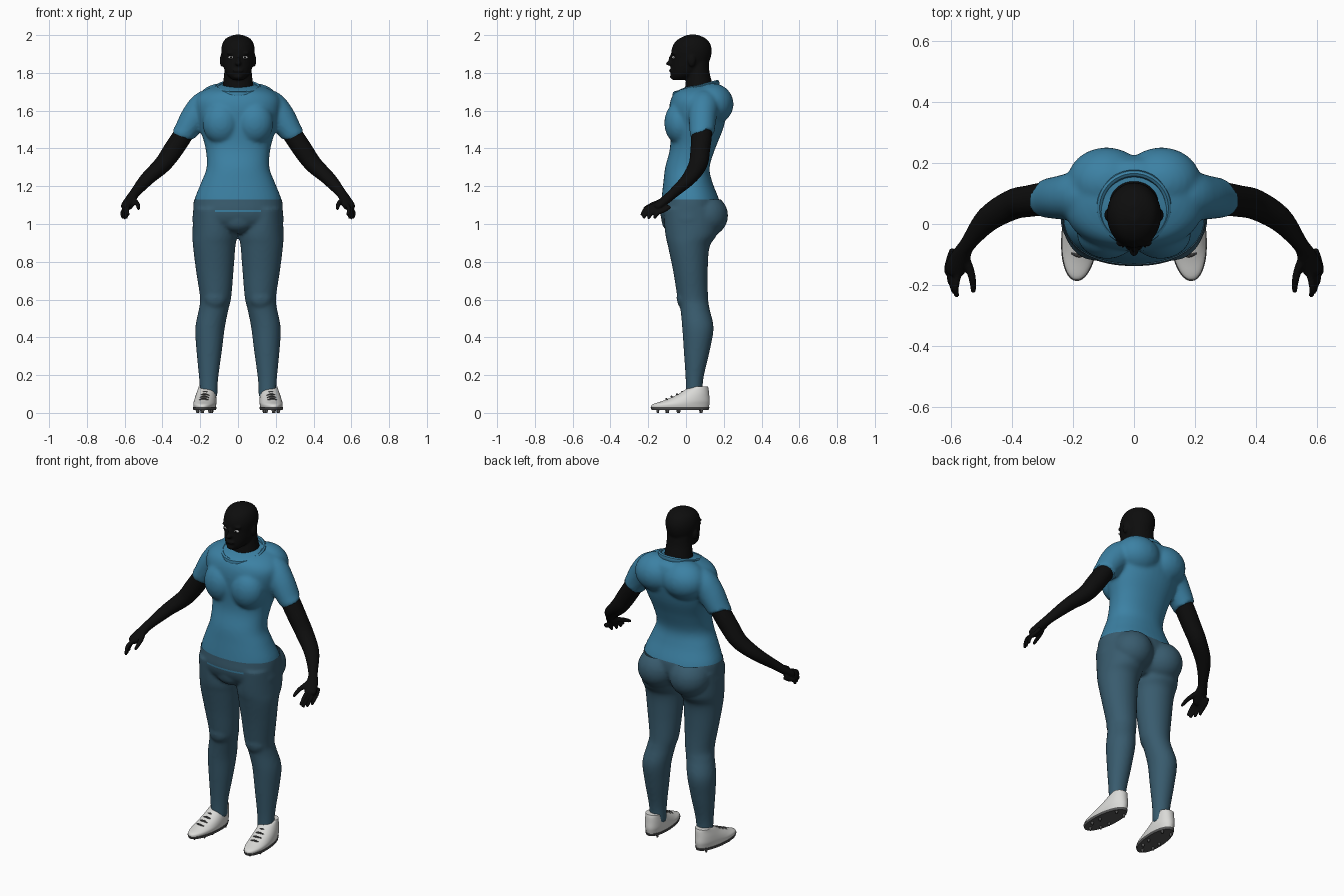
import bpy, bmesh, math
from mathutils import Vector, Matrix

cube = bpy.data.objects.get("Cube")
if cube:
    bpy.data.objects.remove(cube, do_unlink=True)


def material(name, r, g, b):
    m = bpy.data.materials.new(name)
    m.use_nodes = True
    m.diffuse_color = (r, g, b, 1)
    node = m.node_tree.nodes["Principled BSDF"]
    node.inputs["Base Color"].default_value = (r, g, b, 1)
    node.inputs["Roughness"].default_value = 0.8
    return m


BLUE = material("shirt blue", 0.045, 0.22, 0.37)
NAVY = material("trouser slate blue", 0.04, 0.105, 0.155)
BLACK = material("skin black", 0.004, 0.004, 0.004)
WHITE = material("shoe white", 0.7, 0.7, 0.68)
GREY = material("sole grey", 0.09, 0.09, 0.09)
PALE = material("eye grey", 0.5, 0.5, 0.5)


def resample(rows, steps=5):
    """Catmull-Rom interpolation of section rows."""
    out = []
    for i in range(len(rows) - 1):
        a, b, c, d = (rows[max(0, min(len(rows) - 1, i + k))] for k in (-1, 0, 1, 2))
        for s in range(steps):
            t = s / steps
            out.append([q + 0.5 * t * (r - p + t * (2 * p - 5 * q + 4 * r - s4
                        + t * (3 * (q - r) + s4 - p))) for p, q, r, s4 in zip(a, b, c, d)])
    return out + [list(rows[-1])]


def skin_rings(bm, rings):
    rings = [[bm.verts.new(p) for p in ring] for ring in rings]
    n = len(rings[0])
    for a, b in zip(rings, rings[1:]):
        for i in range(n):
            bm.faces.new((a[i], a[(i + 1) % n], b[(i + 1) % n], b[i]))
    bm.faces.new(rings[0][::-1])
    bm.faces.new(rings[-1])


def column(bm, rows, side=1, power=2.2, n=40):
    """Stack of level sections: z, front y, back y, inner x, outer x."""
    rings = []
    for z, yf, yb, x0, x1 in resample(rows):
        ring = []
        for i in range(n):
            a = math.tau * i / n
            c, s = (math.copysign(abs(f) ** (2 / power), f) for f in (math.cos(a), math.sin(a)))
            ring.append((side * ((x0 + x1) / 2 + (x1 - x0) / 2 * c),
                         (yf + yb) / 2 + (yb - yf) / 2 * s, z))
        rings.append(ring)
    skin_rings(bm, rings)


def trunk(bm, rows, power=2.2):
    """Centred column: z, front y, back y, half width."""
    column(bm, [(z, f, b, -w, w) for z, f, b, w in rows], 1, power)


def limb(bm, rows, side=1, n=20):
    """Tube along a path: x, y, z, level radius, upright radius."""
    rows = resample(rows)
    pts = [Vector((side * r[0], r[1], r[2])) for r in rows]
    rings = []
    for i, (p, r) in enumerate(zip(pts, rows)):
        t = (pts[min(i + 1, len(pts) - 1)] - pts[max(i - 1, 0)]).normalized()
        u = t.cross(Vector((0, 0, 1))).normalized()
        v = u.cross(t)
        rings.append([p + u * r[3] * math.cos(math.tau * k / n) + v * r[4] * math.sin(math.tau * k / n)
                      for k in range(n)])
    skin_rings(bm, rings)


def blob(bm, centre, radii, side=1):
    m = Matrix.Translation((side * centre[0], centre[1], centre[2])) @ Matrix.Diagonal((*radii, 1))
    bmesh.ops.create_uvsphere(bm, u_segments=24, v_segments=14, radius=1, matrix=m)


def finish(bm, name, *mats, voxel=0, relax=4):
    """Turn a bmesh into an object, optionally fusing its pieces into one skin."""
    bmesh.ops.recalc_face_normals(bm, faces=bm.faces)
    me = bpy.data.meshes.new(name)
    bm.to_mesh(me)
    bm.free()
    ob = bpy.data.objects.new(name, me)
    bpy.context.collection.objects.link(ob)
    if voxel:
        mod = ob.modifiers.new("fuse", 'REMESH')
        mod.mode, mod.voxel_size = 'VOXEL', voxel
        mod = ob.modifiers.new("relax", 'SMOOTH')
        mod.factor, mod.iterations = 0.5, relax
        fused = bpy.data.meshes.new_from_object(ob.evaluated_get(bpy.context.evaluated_depsgraph_get()))
        ob.modifiers.clear()
        ob.data = fused
        bpy.data.meshes.remove(me)
        fused.name = name
    ob.data.materials.clear()
    for m in mats:
        ob.data.materials.append(m)
    ob.data.shade_smooth()
    return ob


def slice_level(ob, z, keep=0):
    """Cut at a height; keep 1 keeps the part above, -1 the part below."""
    bm = bmesh.new()
    bm.from_mesh(ob.data)
    bmesh.ops.bisect_plane(bm, geom=bm.verts[:] + bm.edges[:] + bm.faces[:], plane_co=(0, 0, z),
                           plane_no=(0, 0, 1), clear_outer=keep < 0, clear_inner=keep > 0)
    bm.to_mesh(ob.data)
    bm.free()


# Shirt: trunk, chest, shoulder blades and sleeves
bm = bmesh.new()
trunk(bm, [(1.06, -.135, .19, .235), (1.13, -.13, .175, .23), (1.22, -.12, .14, .195),
           (1.30, -.11, .125, .166), (1.40, -.085, .155, .172), (1.50, -.085, .195, .2),
           (1.60, -.09, .22, .225), (1.66, -.08, .225, .225), (1.70, -.055, .215, .19),
           (1.725, .0, .2, .14), (1.74, .05, .17, .07)])
for side in (1, -1):
    blob(bm, (.088, -.03, 1.535), (.1, .085, .115), side)
    blob(bm, (.09, .14, 1.635), (.13, .112, .11), side)
    limb(bm, [(.1, .1, 1.645, .08, .07), (.17, .095, 1.63, .082, .078), (.225, .088, 1.57, .075, .076),
              (.28, .085, 1.488, .066, .062), (.287, .085, 1.477, .066, .062)], side)
shirt = finish(bm, "shirt", BLUE, voxel=.01, relax=5)
slice_level(shirt, 1.12, 1)

# Collar band, sloping down to the front
bm = bmesh.new()
hoop = []
for i in range(48):
    a = math.tau * i / 48
    out = Vector((math.cos(a), math.sin(a), 0))
    c = Vector((.113 * out.x, .053 + .113 * out.y, 1.715 + .03 * out.y))
    hoop.append([bm.verts.new(c + out * .012 * math.cos(k * math.pi / 4)
                 + Vector((0, 0, .018 * math.sin(k * math.pi / 4)))) for k in range(8)])
for i in range(48):
    a, b = hoop[i], hoop[(i + 1) % 48]
    for k in range(8):
        bm.faces.new((a[k], b[k], b[(k + 1) % 8], a[(k + 1) % 8]))
finish(bm, "collar", BLUE)

# Trousers: hips, seat and legs
bm = bmesh.new()
trunk(bm, [(1.18, -.13, .15, .215), (1.13, -.133, .178, .233), (1.06, -.138, .18, .238),
           (1.0, -.115, .15, .235), (.95, -.06, .1, .16)])
blob(bm, (0, -.07, 1.02), (.09, .06, .065))
for side in (1, -1):
    blob(bm, (.105, .105, 1.045), (.118, .118, .115), side)
    column(bm, [(1.08, -.12, .17, .03, .236), (.95, -.11, .165, .006, .241), (.88, -.095, .125, .014, .238),
                (.75, -.068, .115, .024, .222), (.61, -.045, .117, .036, .201), (.55, -.03, .125, .05, .207),
                (.45, -.02, .146, .07, .226), (.33, -.012, .126, .085, .22), (.18, -.002, .092, .105, .206),
                (.08, -.002, .088, .11, .2)], side, 2)
    blob(bm, (.12, -.01, .61), (.06, .04, .06), side)
trousers = finish(bm, "trousers", NAVY, BLUE, voxel=.01, relax=4)
slice_level(trousers, 1.13, -1)
for z in (1.064, 1.074):
    slice_level(trousers, z)
for f in trousers.data.polygons:
    c = f.center
    if abs(c.z - 1.069) < .005 and abs(c.x) < .12 and c.y < 0:
        f.material_index = 1

# Head and neck with nose, brow, lips, chin and ears
bm = bmesh.new()
trunk(bm, [(1.65, -.01, .15, .09), (1.72, -.005, .145, .082), (1.80, .005, .125, .073), (1.86, .02, .12, .07)], 2)
trunk(bm, [(1.762, -.07, -.01, .025), (1.785, -.08, .06, .055), (1.82, -.08, .1, .073),
           (1.87, -.077, .127, .084), (1.92, -.077, .136, .089), (1.96, -.06, .125, .08),
           (1.985, -.03, .1, .06), (2.002, .01, .06, .02)], 2)
blob(bm, (0, -.082, 1.85), (.016, .026, .013))
blob(bm, (0, -.076, 1.868), (.01, .017, .03))
blob(bm, (0, -.078, 1.812), (.028, .012, .01))
blob(bm, (0, -.068, 1.78), (.025, .017, .014))
for side in (1, -1):
    blob(bm, (.035, -.062, 1.905), (.028, .013, .008), side)
    blob(bm, (.087, .03, 1.865), (.01, .02, .032), side)
finish(bm, "head", BLACK, voxel=.006, relax=3)

for side, label in ((1, "left"), (-1, "right")):
    # Eye with a dark iris
    bm = bmesh.new()
    blob(bm, (.037, -.066, 1.882), (.017, .009, .008), side)
    finish(bm, label + "_eye", PALE)
    bm = bmesh.new()
    blob(bm, (.037, -.071, 1.882), (.006, .006, .006), side)
    finish(bm, label + "_iris", BLACK)

    # Arm, palm and fingers
    bm = bmesh.new()
    limb(bm, [(.22, .085, 1.57, .05, .05), (.285, .083, 1.48, .055, .052), (.345, .075, 1.39, .052, .052),
              (.40, .063, 1.315, .05, .046), (.48, .015, 1.24, .042, .036), (.545, -.065, 1.165, .026, .027),
              (.568, -.105, 1.13, .032, .024), (.588, -.15, 1.095, .034, .022), (.593, -.165, 1.085, .02, .015)], side)
    for k in range(4):
        x, y, z = .578 + .009 * k, -.168 + .018 * k, 1.10 - .009 * k
        reach = (1, 1.1, 1, .8)[k]
        limb(bm, [(x - .01, y + .03, z + .02, .011, .011), (x, y, z, .0115, .0115),
                  (x + .008, y - .045 * reach, z - .02 * reach, .011, .011),
                  (x + .003, y - .068 * reach, z - .055 * reach, .008, .008)], side, 10)
    limb(bm, [(.56, -.1, 1.135, .016, .016), (.54, -.145, 1.115, .014, .014), (.53, -.185, 1.1, .012, .012),
              (.527, -.225, 1.08, .008, .008)], side, 10)
    finish(bm, label + "_arm", BLACK, voxel=.005, relax=3)

    # Shoe upper, turned out a little, with stripes on the inner face
    turn = Matrix.Translation((side * .172, 0, 0)) @ Matrix.Rotation(side * .09, 4, 'Z')
    bm = bmesh.new()
    column(bm, [(.028, -.185, .12, -.055, .058), (.045, -.178, .124, -.058, .061), (.065, -.12, .126, -.057, .06),
                (.095, -.05, .123, -.052, .054), (.125, .0, .12, -.046, .046), (.14, .035, .116, -.042, .042)],
           side, 2.1, 64)
    bmesh.ops.recalc_face_normals(bm, faces=bm.faces)
    for f in bm.faces:
        c = f.calc_center_median()
        if side * c.x < -.03 and .04 < c.z < .11 and (c.y + c.z) % .05 < .018 and -.02 < c.y < .1:
            f.material_index = 1
    bm.transform(turn)
    finish(bm, label + "_shoe", WHITE, BLUE)

    # Sole and studs
    bm = bmesh.new()
    column(bm, [(.016, -.183, .12, -.057, .06), (.03, -.188, .125, -.06, .063)], side, 2.1)
    for x, y in ((-.03, -.1), (.035, -.1), (0, -.15), (-.035, -.04), (.035, -.04), (-.028, .08), (.028, .08)):
        bmesh.ops.create_cone(bm, cap_ends=True, segments=10, radius1=.005, radius2=.009, depth=.018,
                              matrix=Matrix.Translation((side * x, y, .009)))
    bm.transform(turn)
    finish(bm, label + "_sole", GREY)

    # Laces across the instep
    bm = bmesh.new()
    for k in range(4):
        y = -.105 + .028 * k
        limb(bm, [(-.024, y + .008, .066 + .012 * k, .005, .005), (0, y, .075 + .012 * k, .005, .005),
                  (.024, y + .008, .066 + .012 * k, .005, .005)], side, 8)
    bm.transform(turn)
    finish(bm, label + "_laces", GREY)

for ob in bpy.context.collection.objects:
    ob.select_set(ob.type == 'MESH')
bpy.context.view_layer.objects.active = shirt
bpy.ops.object.shade_smooth_by_angle(angle=math.radians(40))
